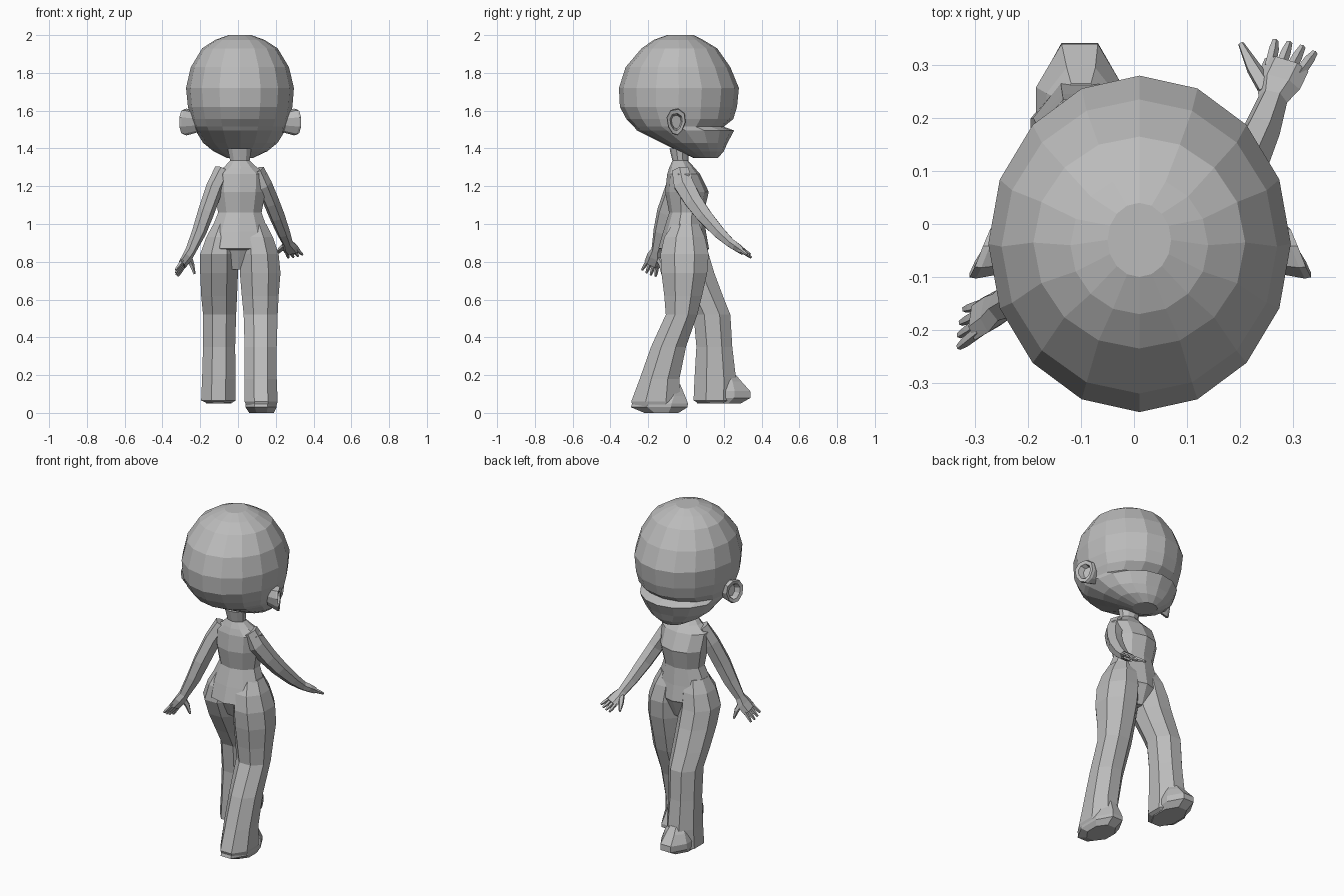
import bpy, bmesh, math
from mathutils import Vector

grey = bpy.data.materials.new("plain grey")
grey.diffuse_color = (0.5, 0.5, 0.5, 1)


def skin(name, rings):
    """Join equal-sized rings of points into one closed, flat-shaded part."""
    bm = bmesh.new()
    vs = [[bm.verts.new(p) for p in r] for r in rings]
    n = len(vs[0])
    for a, b in zip(vs, vs[1:]):
        for i in range(n):
            j = (i + 1) % n
            bm.faces.new((a[i], a[j], b[j], b[i]))
    bm.faces.new(vs[0][::-1])
    bm.faces.new(vs[-1])
    bmesh.ops.recalc_face_normals(bm, faces=bm.faces)
    me = bpy.data.meshes.new(name)
    bm.to_mesh(me)
    bm.free()
    me.materials.append(grey)
    ob = bpy.data.objects.new(name, me)
    bpy.context.collection.objects.link(ob)
    return ob


def stack(name, rows, n, turn=0.5):
    """Loft level rings given as (z, x min, x max, y min, y max)."""
    rings = []
    for k, (z, x0, x1, y0, y1) in enumerate(rows):
        s = 1 / math.cos(math.pi / n) if turn == 0.5 else 1
        ring = []
        for i in range(n):
            a = 2 * math.pi * (i + turn) / n
            ring.append(((x0 + x1) / 2 + (x1 - x0) / 2 * math.cos(a) * s,
                         (y0 + y1) / 2 + (y1 - y0) / 2 * math.sin(a) * s, z))
        rings.append(ring)
    return skin(name, rings)


def limb(name, pts, ref, n=6):
    """Tube along (x, y, z, width radius, thickness radius); returns last frame."""
    cs = [Vector(p[:3]) for p in pts]
    rings = []
    for i, p in enumerate(pts):
        t = (cs[min(i + 1, len(cs) - 1)] - cs[max(i - 1, 0)]).normalized()
        u = Vector(ref)
        u = (u - t * u.dot(t)).normalized()
        v = t.cross(u)
        rings.append([cs[i] + u * p[3] * math.cos(2 * math.pi * k / n)
                      + v * p[4] * math.sin(2 * math.pi * k / n) for k in range(n)])
    skin(name, rings)
    return cs[-1], t, u


# head: round skull, a crease at the mouth line and a jutting lower face
head_rows = [
    (2.00, -.05, .07, -.10, .04), (1.975, -.12, .14, -.17, .09),
    (1.93, -.19, .21, -.235, .165), (1.83, -.25, .27, -.32, .235),
    (1.72, -.275, .296, -.355, .28), (1.62, -.265, .288, -.35, .27),
    (1.555, -.25, .272, -.315, .25), (1.515, -.235, .257, -.275, .20),
    (1.495, -.225, .25, -.26, .255), (1.43, -.185, .21, -.13, .22),
    (1.385, -.13, .155, -.04, .20), (1.35, -.06, .08, .04, .17)]
stack("head", head_rows, 16, 0)

# ears: cupped shells tilted outward toward the back
for side, label in ((1, "right"), (-1, "left")):
    rings = []
    for scale, push in ((.75, -.07), (1, -.005), (.95, .008), (.65, .005), (.5, -.022)):
        ring = []
        for i in range(9):
            a = 2 * math.pi * i / 9
            c, s = math.cos(a), math.sin(a)
            y = -.052 + .05 * scale * c * (1 + .25 * s)
            x = .293 - .024 * scale * c + push
            ring.append((.012 + side * x, y, 1.54 + .072 * scale * s))
        rings.append(ring)
    skin(label + " ear", rings)

# torso with neck and top hem
stack("torso", [
    (1.40, -.055, .07, -.085, .015), (1.335, -.042, .062, -.07, .01),
    (1.30, -.075, .10, -.085, .04), (1.265, -.13, .15, -.095, .07),
    (1.17, -.125, .145, -.105, .115), (1.06, -.105, .125, -.085, .09),
    (.96, -.145, .16, -.115, .10), (.87, -.15, .165, -.14, .115),
    (.862, -.14, .155, -.105, .11), (.76, -.07, .08, -.06, .07)], 10)

# flared trouser legs, the left one stepping forward (+y)
stack("left leg", [
    (1.0, -.13, -.01, -.07, .07), (.93, -.168, -.005, -.105, .10),
    (.84, -.2, 0, -.115, .12), (.74, -.2, 0, -.075, .15),
    (.62, -.195, -.005, -.01, .195), (.52, -.185, -.01, .04, .235),
    (.35, -.185, -.015, .055, .245), (.18, -.19, -.013, .045, .265),
    (.065, -.195, -.012, .04, .265), (.055, -.17, -.03, .06, .25)], 8)
stack("right leg", [
    (1.0, .02, .15, -.07, .07), (.93, .015, .185, -.115, .10),
    (.84, .01, .215, -.135, .12), (.74, .01, .225, -.13, .112),
    (.62, .02, .215, -.115, .085), (.52, .03, .21, -.107, .06),
    (.35, .035, .205, -.185, 0), (.18, .035, .205, -.245, -.035),
    (.06, .035, .21, -.29, -.03), (.03, .05, .2, -.28, -.04)], 8)

# shoes
stack("left shoe", [
    (.20, -.145, -.055, .17, .265), (.165, -.165, -.035, .13, .295),
    (.115, -.185, -.02, .06, .34), (.08, -.185, -.02, .045, .342),
    (.05, -.17, -.035, .06, .29)], 8)
stack("right shoe", [
    (.15, .075, .165, -.15, -.03), (.09, .055, .185, -.2, -.005),
    (.05, .04, .205, -.285, .01), (.03, .04, .205, -.292, .008),
    (0, .06, .19, -.22, -.04)], 8)


def hand(label, frame, length, gap):
    """Four short fingers fanned out from the end of the palm."""
    o, t, u = frame
    for i in range(4):
        k = i - 1.5
        a = o - t * .015 + u * gap * k
        m = a + t * length * .6 + u * gap * k * .25
        b = a + t * length * (1 - .07 * abs(k)) + u * gap * k * .4
        limb("%s finger %d" % (label, i + 1),
             [(*a, .011, .012), (*m, .010, .010), (*b, .006, .006)], u, 5)


# right arm swinging forward
ref = (1, 0, 0)
f = limb("right arm", [
    (.10, -.03, 1.285, .04, .05), (.135, -.012, 1.21, .045, .06),
    (.175, .04, 1.12, .043, .052), (.205, .095, 1.045, .042, .046),
    (.24, .175, .955, .036, .036), (.262, .235, .90, .028, .027),
    (.272, .265, .88, .043, .025), (.288, .30, .855, .044, .02)], ref)
hand("right", f, .068, .019)
limb("right thumb", [(.25, .255, .885, .018, .016), (.225, .295, .865, .015, .014),
                     (.202, .34, .84, .006, .006)], ref, 5)

# left arm swinging back
ref = (.4, 1, 0)
f = limb("left arm", [
    (-.08, -.03, 1.285, .045, .045), (-.125, -.06, 1.19, .052, .045),
    (-.17, -.105, 1.06, .052, .042), (-.205, -.13, .96, .045, .037),
    (-.25, -.155, .86, .03, .028), (-.268, -.165, .825, .044, .025),
    (-.295, -.18, .785, .044, .02)], ref)
hand("left", f, .08, .019)
limb("left thumb", [(-.262, -.15, .83, .018, .016), (-.245, -.13, .785, .015, .014),
                    (-.23, -.125, .735, .006, .006)], ref, 5)
